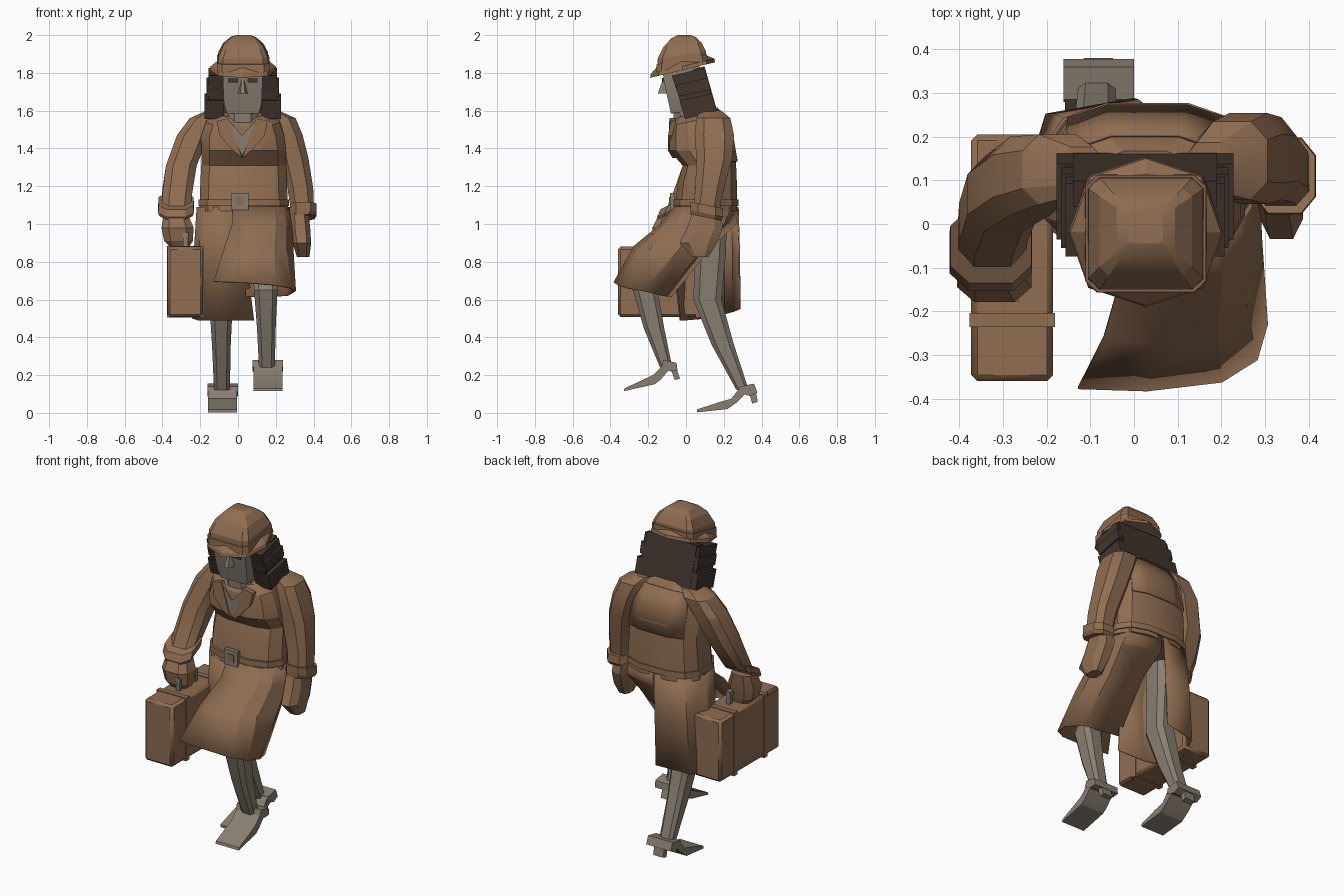
import bpy, bmesh, math


def material(name, rgb):
    m = bpy.data.materials.new(name)
    m.diffuse_color = (*rgb, 1)
    return m


BROWN = material("coat brown", (0.276, 0.153, 0.083))
GREY = material("warm grey", (0.250, 0.212, 0.168))
DARK = material("dark hair", (0.054, 0.036, 0.027))


def loft(name, rows, mat, closed=True, thick=0.0):
    """Skin a list of point rows; closed rows are capped, open rows make a sheet."""
    bm = bmesh.new()
    vs = [[bm.verts.new(p) for p in r] for r in rows]
    n = len(rows[0])
    for a, b in zip(vs, vs[1:]):
        for i in range(n if closed else n - 1):
            j = (i + 1) % n
            bm.faces.new((a[i], a[j], b[j], b[i]))
    if closed:
        bm.faces.new(vs[0])
        bm.faces.new(vs[-1])
    bmesh.ops.recalc_face_normals(bm, faces=bm.faces)
    me = bpy.data.meshes.new(name)
    bm.to_mesh(me)
    bm.free()
    me.materials.append(mat)
    ob = bpy.data.objects.new(name, me)
    bpy.context.collection.objects.link(ob)
    if thick:
        mod = ob.modifiers.new("thickness", 'SOLIDIFY')
        mod.thickness, mod.offset = thick, 0
    return ob


def ring(x, y, z, rx, ry, k=0.0, n=12, sq=0.7, off=0.5):
    """Squared-off oval; k tilts it so the back sits higher."""
    pts = []
    for i in range(n):
        a = 2 * math.pi * (i + off) / n
        c, s = math.cos(a), math.sin(a)
        px = math.copysign(abs(c) ** sq, c) * rx if abs(c) > 1e-6 else 0
        py = math.copysign(abs(s) ** sq, s) * ry if abs(s) > 1e-6 else 0
        pts.append((x + px, y + py, z + k * py))
    return pts


def tube(name, specs, mat, **kw):
    return loft(name, [ring(*s, **kw) for s in specs], mat)


def prism_x(name, yz, x0, x1, mat):
    return loft(name, [[(x, y, z) for y, z in yz] for x in (x0, x1)], mat)


def box(name, x0, x1, y0, y1, z0, z1, mat, bevel=0.0):
    ob = prism_x(name, [(y0, z0), (y1, z0), (y1, z1), (y0, z1)], x0, x1, mat)
    if bevel:
        mod = ob.modifiers.new("bevel", 'BEVEL')
        mod.width, mod.segments = bevel, 1
    return ob


# Coat body
torso = [(.03, .105, 1.07, .24, .17, 0), (.03, .113, 1.22, .235, .16, 0),
         (.03, .124, 1.31, .23, .145, 0), (.03, .088, 1.39, .23, .18, 0),
         (.025, .075, 1.47, .225, .165, .1), (.025, .06, 1.55, .20, .14, .22),
         (.025, .06, 1.59, .125, .11, .25)]
tube("coat_body", torso, BROWN)

# Back yoke flap: the rear points of slightly larger body rings
flap = [ring(x, y, z, rx * 1.01, ry + .006, k)[1:5] for x, y, z, rx, ry, k in
        ((.03, .118, 1.33, .23, .15, 0), *torso[4:6])]
loft("back_yoke", flap, BROWN, closed=False, thick=.008)

# Belt and buckle
tube("belt", [(.03, .105, z, .246, .176) for z in (1.095, 1.13)], BROWN)
box("buckle", -.035, .055, -.085, -.06, 1.075, 1.165, GREY)
box("buckle_centre", -.012, .032, -.089, -.08, 1.098, 1.142, BROWN)

# Skirt shell swung forward over the leading thigh
right_skirt = [
    [(-.03, -.06, 1.09), (.1, -.062, 1.09), (.19, -.045, 1.09), (.24, .0, 1.09),
     (.27, .1, 1.09), (.22, .23, 1.09), (.03, .274, 1.09)],
    [(-.03, -.12, 1.0), (.1, -.13, 1.0), (.2, -.11, 1.0), (.255, -.05, 1.0),
     (.285, .06, 1.0), (.25, .2, 1.0), (.03, .262, 1.0)],
    [(-.07, -.26, .88), (.06, -.275, .88), (.19, -.25, .87), (.255, -.19, .865),
     (.29, -.04, .86), (.24, .08, .86), (.05, .13, .88)],
    [(-.128, -.375, .695), (.03, -.38, .69), (.2, -.36, .675), (.28, -.31, .66),
     (.303, -.23, .645), (.26, -.12, .62), (.04, -.08, .615)]]
loft("skirt_leading_side", right_skirt, BROWN, closed=False, thick=.008)

# Skirt shell hanging over the trailing leg
left_skirt = [
    [(.02, -.055, 1.09), (-.12, -.04, 1.09), (-.2, .02, 1.09),
     (-.215, .12, 1.09), (-.16, .24, 1.09), (.02, .275, 1.09)],
    [(.04, -.07, .85), (-.11, -.06, .85), (-.2, .01, .85),
     (-.23, .12, .85), (-.18, .25, .85), (.01, .282, .85)],
    [(.085, -.03, .49), (-.1, -.03, .49), (-.21, .0, .49),
     (-.24, .12, .50), (-.2, .25, .535), (.0, .285, .55)]]
loft("skirt_trailing_side", left_skirt, BROWN, closed=False, thick=.008)

# Sleeves, cuffs and gloved hands
tube("free_sleeve", [(.17, .13, 1.60, .05, .06), (.225, .145, 1.56, .085, .095),
                     (.262, .15, 1.47, .085, .11), (.297, .15, 1.35, .08, .1),
                     (.33, .125, 1.19, .072, .08), (.34, .11, 1.08, .065, .075)],
     BROWN, n=8)
tube("free_cuff", [(.342, .105, 1.035, .068, .085, -.2),
                   (.345, .11, 1.055, .076, .093, -.2),
                   (.345, .11, 1.1, .074, .09, -.2)], BROWN, n=8)
tube("free_hand", [(.325, .11, 1.06, .05, .08), (.33, .1, .98, .055, .1),
                   (.338, .065, .9, .052, .105), (.345, .075, .825, .035, .045)],
     BROWN, n=8)
tube("carrying_sleeve", [(-.12, .12, 1.60, .05, .06), (-.175, .125, 1.56, .085, .085),
                         (-.238, .11, 1.47, .09, .095), (-.3, .068, 1.31, .086, .09),
                         (-.322, .005, 1.17, .083, .085, .3),
                         (-.328, -.04, 1.09, .08, .082, .5)], BROWN, n=8)
tube("carrying_cuff", [(-.328, -.072, 1.06, .09, .08, .5),
                       (-.328, -.066, 1.08, .1, .092, .5),
                       (-.328, -.05, 1.12, .098, .09, .5)], BROWN, n=8)
tube("carrying_hand", [(-.33, -.08, 1.06, .065, .06), (-.32, -.105, .98, .09, .078),
                       (-.315, -.105, .91, .08, .065), (-.31, -.1, .88, .055, .05)],
     BROWN, n=8)

# Suitcase with straps and handle
box("suitcase", -.373, -.185, -.36, .205, .508, .88, BROWN, .014)
for y in (-.22, .065):
    box("suitcase_strap", -.377, -.181, y - .016, y + .016, .504, .884, BROWN)
for y in (-.165, -.015):
    box("handle_post", -.29, -.265, y - .012, y + .012, .875, .95, GREY)
box("handle_grip", -.292, -.263, -.177, -.003, .93, .955, GREY)

# Legs
tube("leading_leg", [(.13, .06, .9, .07, .08), (.142, -.14, .75, .068, .075),
                     (.147, -.215, .65, .065, .068), (.15, -.17, .45, .052, .057),
                     (.153, -.105, .24, .044, .034)], GREY, n=8, sq=.6)
tube("trailing_leg", [(-.08, .135, 1.0, .07, .085), (-.085, .13, .85, .07, .085),
                      (-.09, .113, .6, .066, .078), (-.088, .195, .36, .052, .062),
                      (-.085, .3, .12, .044, .034)], GREY, n=8, sq=.6)


def shoe(side, x, sole, cup, heel):
    """High-heeled shoe made of a sole, a broad heel strap and a post."""
    prism_x(side + "_shoe_sole", sole, x - .077, x + .077, GREY)
    prism_x(side + "_shoe_back", cup, x - .081, x + .081, GREY)
    prism_x(side + "_shoe_heel", heel, x - .033, x + .033, GREY)


shoe("leading", .158,
     [(-.33, .115), (-.325, .13), (-.175, .2), (-.12, .255),
      (-.08, .24), (-.135, .175), (-.165, .152)],
     [(-.13, .245), (-.12, .28), (-.05, .265), (-.045, .225), (-.085, .22)],
     [(-.08, .23), (-.05, .235), (-.032, .18), (-.06, .175)])
shoe("trailing", -.081,
     [(.058, .003), (.058, .018), (.17, .055), (.24, .075), (.29, .14),
      (.33, .12), (.275, .06), (.22, .02)],
     [(.28, .11), (.285, .14), (.36, .155), (.378, .108), (.34, .088)],
     [(.335, .105), (.37, .112), (.38, .058), (.35, .05)])

# Neck, open neckline and lapels, tapering back under the bust
tube("neck", [(.025, .02, 1.45, .09, .085), (.025, .01, 1.64, .08, .085)], GREY, n=8)
loft("neckline", [[(-.05, -.082 + d, 1.55), (.022, -.092 + d, 1.47), (.095, -.082 + d, 1.55),
                   (.034, -.092 + d, 1.39), (.022, -.07 + d, 1.355), (.01, -.092 + d, 1.39)]
                  for d in (0, .05)], GREY)
for s in (-1, 1):
    lapel = [(.022 + s * dx, y, z) for dx, y, z in
             ((0, -.072, 1.35), (.014, -.096, 1.39), (.073, -.088, 1.56),
              (.135, -.082, 1.545), (.12, -.094, 1.47), (.055, -.096, 1.395))]
    loft("lapel", [[(x, y + d, z) for x, y, z in lapel] for d in (0, .03)], BROWN)

# Head
loft("head", [[(.025 - w, f, z), (.025 + w, f, z), (.025 + w, b, z + .02), (.025 - w, b, z + .02)]
              for w, f, b, z in ((.085, -.08, .09, 1.585), (.1, -.092, .09, 1.64),
                                 (.105, -.118, .08, 1.76), (.105, -.125, .07, 1.83))], GREY)
loft("nose", [[(.025 - w, -.09, z), (.025 + w, -.09, z), (.025 + t, y, z), (.025 - t, y, z)]
              for w, t, y, z in ((.03, .012, -.15, 1.69), (.012, .006, -.122, 1.765))], GREY)
for x in (-.027, .077):
    box("eye", x - .027, x + .027, -.126, -.118, 1.75, 1.772, DARK)

# Hair: back slab plus stepped side locks
prism_x("back_hair", [(.04, 1.82), (.098, 1.835), (.163, 1.605), (.06, 1.555)], -.14, .19, DARK)
for s in (-1, 1):
    for name, yz, w in (
            ("side_hair", [(-.075, 1.785), (.093, 1.825), (.158, 1.605), (.0, 1.56)], .182),
            ("side_lock_low", [(-.035, 1.655), (.138, 1.69), (.162, 1.6), (-.005, 1.555)], .203),
            ("side_lock_mid", [(-.055, 1.735), (.115, 1.775), (.13, 1.71), (-.04, 1.675)], .192)):
        prism_x(name, yz, .025 + s * .1, .025 + s * w, DARK)

# Hat: brim, band and squared crown
tube("hat_brim", [(.027, -.018, 1.815, .177, .172, .24), (.027, -.018, 1.835, .172, .168, .24),
                  (.027, -.02, 1.86, .14, .135, .22)], BROWN, n=8, off=0, sq=.85)
tube("hat_band", [(.027, -.022, 1.83, .142, .138, .2), (.027, -.022, 1.872, .141, .137, .2)],
     BROWN, n=8, sq=.25)
tube("hat_crown", [(.027, -.022, 1.82, .137, .133, .2), (.027, -.022, 1.895, .134, .13, .15),
                   (.027, -.018, 1.95, .108, .102, .1), (.027, -.012, 1.988, .068, .063, .04),
                   (.027, -.01, 2.0, .04, .035, 0)], BROWN, n=8, sq=.25)

# Smooth gentle bends, keep hard edges
for ob in bpy.context.collection.objects:
    ob.select_set(True)
    bpy.context.view_layer.objects.active = ob
bpy.ops.object.shade_smooth_by_angle(angle=math.radians(20))
